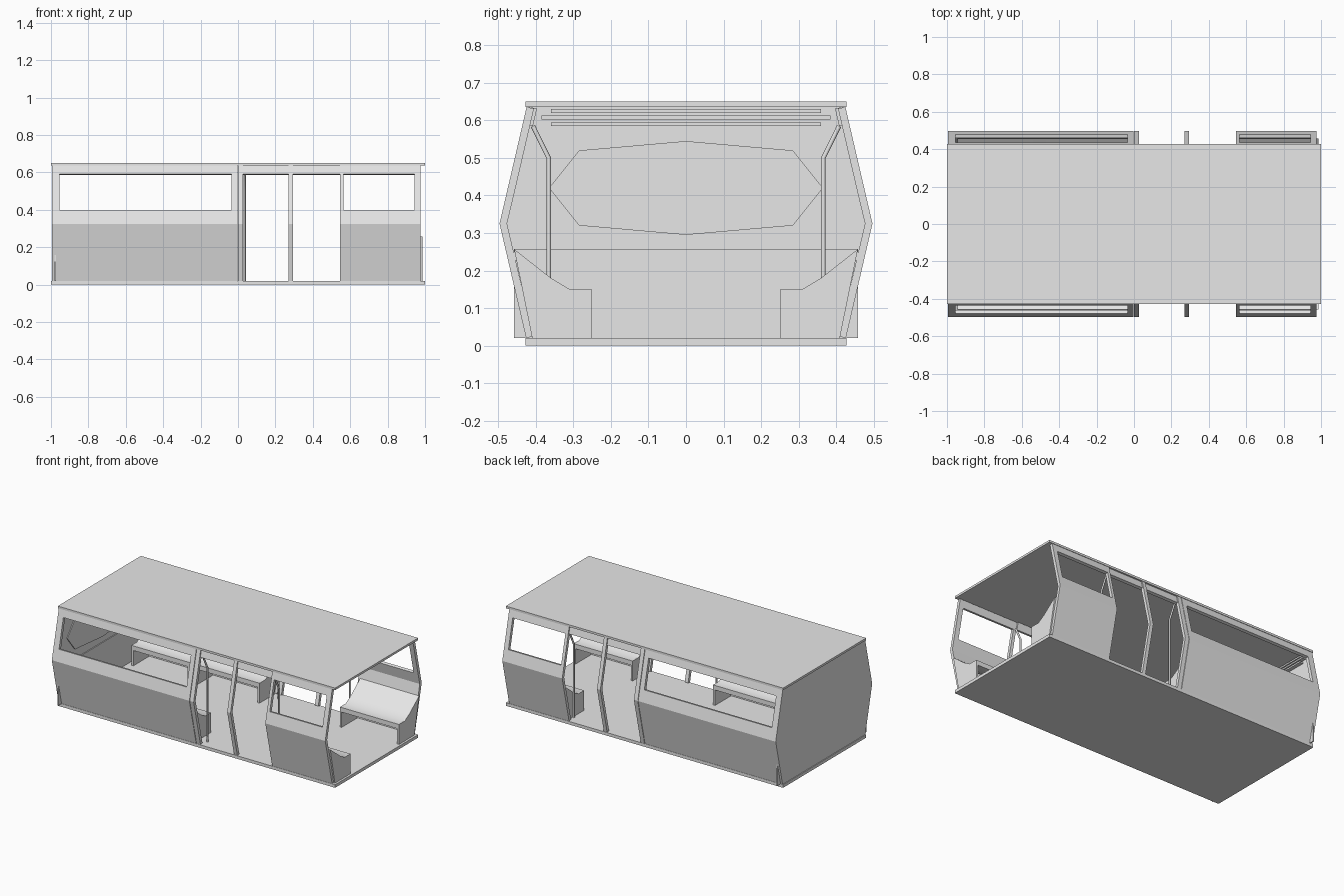
import bpy, bmesh, math

if "Cube" in bpy.data.objects:
    bpy.data.objects.remove(bpy.data.objects["Cube"])

grey = bpy.data.materials.new("light_grey")
grey.diffuse_color = (0.8, 0.8, 0.8, 1)
grey.use_nodes = True
grey.node_tree.nodes["Principled BSDF"].inputs["Base Color"].default_value = grey.diffuse_color


def wall_y(z, inset=0.0):
    # outward-bulging side wall, half width at height z
    return 0.497 - 0.072 * abs(z - 0.325) / 0.31 - inset


def finish(name, bm, mirror=False):
    bmesh.ops.remove_doubles(bm, verts=bm.verts, dist=1e-5)
    me = bpy.data.meshes.new(name)
    bm.to_mesh(me)
    bm.free()
    me.materials.append(grey)
    ob = bpy.data.objects.new(name, me)
    bpy.context.collection.objects.link(ob)
    if mirror:
        add_mirror(ob)
    return ob


def add_mirror(ob):
    m = ob.modifiers.new("mirror", 'MIRROR')
    m.use_axis = (False, True, False)
    m.use_mirror_merge = False


def box(name, x0, x1, y0, y1, z0, z1):
    return prism(name, [(y0, z0), (y1, z0), (y1, z1), (y0, z1)], x0, x1)


def prism(name, pts, x0, x1, mirror=False):
    # profile in (y, z) extruded along x
    bm = bmesh.new()
    f = bm.faces.new([bm.verts.new((x0, y, z)) for y, z in pts])
    r = bmesh.ops.extrude_face_region(bm, geom=[f])
    vs = [v for v in r["geom"] if isinstance(v, bmesh.types.BMVert)]
    bmesh.ops.translate(bm, verts=vs, vec=(x1 - x0, 0, 0))
    bmesh.ops.recalc_face_normals(bm, faces=bm.faces)
    return finish(name, bm, mirror)


def wall(name, xs, zs, hole=None, inset=0.0, thick=0.02):
    # grid of side-wall panels on the -y side, optional window cell left out
    bm = bmesh.new()
    for i in range(len(xs) - 1):
        for j in range(len(zs) - 1):
            if hole == (i, j):
                continue
            cs = [(xs[i], zs[j]), (xs[i + 1], zs[j]), (xs[i + 1], zs[j + 1]), (xs[i], zs[j + 1])]
            bm.faces.new([bm.verts.new((x, -wall_y(z, inset), z)) for x, z in cs])
    ob = finish(name, bm)
    s = ob.modifiers.new("thickness", 'SOLIDIFY')
    s.thickness = thick
    s.offset = -1
    add_mirror(ob)
    return ob


# floor and roof slabs
box("floor", -1, 1, -0.428, 0.428, 0, 0.02)
box("roof", -1, 1, -0.428, 0.428, 0.636, 0.65)

# side walls with windows
ZS = [0.02, 0.325, 0.40, 0.59, 0.636]
wall("long_side_wall", [-0.995, -0.955, -0.035, -0.003], ZS, (1, 2))
wall("short_side_wall", [0.545, 0.565, 0.945, 0.977], ZS, (1, 2))

# door frame posts and the header above the doors
for n, x0, x1 in (("door_jamb", 0.0, 0.028), ("door_post", 0.27, 0.294)):
    wall(n, [x0, x1], [0.02, 0.325, 0.636])
wall("door_header", [0.028, 0.545], [0.59, 0.636], inset=0.008)

# closed end wall
side = [(wall_y(z), z) for z in (0.02, 0.325, 0.636)]
prism("end_wall", side + [(-y, z) for y, z in reversed(side)], -0.995, -0.98)

# end wall inner panel, end window and vent slats
box("end_lower_panel", -0.981, -0.974, -0.458, 0.458, 0.02, 0.257)
window = [(0, 0.295), (0.285, 0.32), (0.365, 0.42), (0.285, 0.52),
          (0, 0.545), (-0.285, 0.52), (-0.365, 0.42), (-0.285, 0.32)]
prism("end_window", window, -0.981, -0.975)
for z, w in ((0.59, 0.36), (0.608, 0.385), (0.625, 0.36)):
    box("vent_slat", -0.982, -0.955, -w, w, z - 0.005, z + 0.005)

# benches: curved seat shells on solid end panels
SEAT = [(-0.25, 0.15), (-0.31, 0.15), (-0.36, 0.18), (-0.458, 0.257)]
UNDER = [(-0.458, 0.23), (-0.36, 0.145), (-0.31, 0.12), (-0.25, 0.12)]
PANEL = SEAT + [(-0.41, 0.02), (-0.25, 0.02)]
for x0, x1 in ((-0.93, -0.54), (-0.47, -0.02), (0.565, 0.975)):
    ob = prism("bench_seat", SEAT + UNDER, x0, x1, True)
    bpy.ops.object.select_all(action='DESELECT')
    ob.select_set(True)
    bpy.context.view_layer.objects.active = ob
    bpy.ops.object.shade_smooth_by_angle(angle=math.radians(45))
for x0, x1 in ((-0.945, -0.93), (-0.54, -0.47), (-0.035, -0.02), (0.56, 0.572), (0.972, 0.986)):
    prism("bench_end_panel", PANEL, x0, x1, True)

# grab poles beside the doors
for x in (0.036, 0.553):
    cu = bpy.data.curves.new("grab_pole", 'CURVE')
    cu.dimensions = '3D'
    cu.bevel_depth = 0.006
    cu.bevel_resolution = 2
    cu.use_fill_caps = True
    sp = cu.splines.new('POLY')
    path = [(0.366, 0.02), (0.366, 0.50), (0.408, 0.585)]
    sp.points.add(len(path) - 1)
    for p, (y, z) in zip(sp.points, path):
        p.co = (x, -y, z, 1)
    cu.materials.append(grey)
    ob = bpy.data.objects.new("grab_pole", cu)
    bpy.context.collection.objects.link(ob)
    bpy.ops.object.select_all(action='DESELECT')
    ob.select_set(True)
    bpy.context.view_layer.objects.active = ob
    bpy.ops.object.convert(target='MESH')
    add_mirror(bpy.context.view_layer.objects.active)
